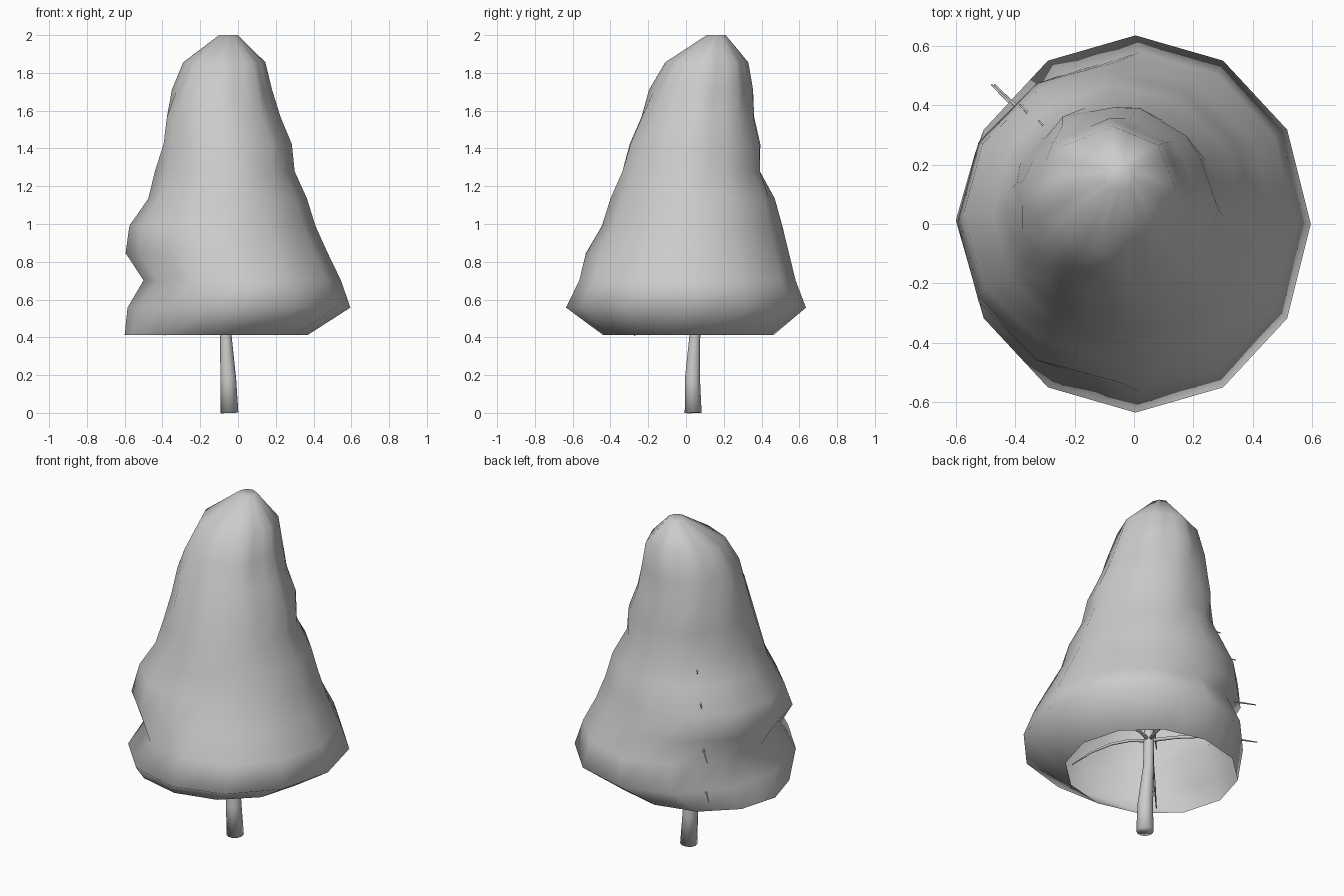
import bpy, bmesh, math
from mathutils import Vector

cube = bpy.data.objects.get("Cube")
if cube:
    bpy.data.objects.remove(cube)

grey = bpy.data.materials.new("soft_grey")
grey.use_nodes = True
COLOUR = (0.6, 0.6, 0.6, 1)
grey.diffuse_color = COLOUR
grey.node_tree.nodes["Principled BSDF"].inputs["Base Color"].default_value = COLOUR


def finish(name, bm):
    """Turn a bmesh into a smooth grey object."""
    mesh = bpy.data.meshes.new(name)
    bm.to_mesh(mesh)
    bm.free()
    mesh.materials.append(grey)
    for p in mesh.polygons:
        p.use_smooth = True
    ob = bpy.data.objects.new(name, mesh)
    bpy.context.collection.objects.link(ob)
    return ob


def skin(bm, rings):
    """Join successive vertex rings with quads."""
    for a, b in zip(rings, rings[1:]):
        n = len(a)
        for i in range(n):
            j = (i + 1) % n
            bm.faces.new((a[i], a[j], b[j], b[i]))


def tube(name, path, radii, sides):
    """Tapered tube along a path, closed at both ends."""
    bm = bmesh.new()
    rings = []
    for k, p in enumerate(path):
        ahead = path[min(k + 1, len(path) - 1)] - path[max(k - 1, 0)]
        turn = Vector((0, 0, 1)).rotation_difference(ahead)
        ring = []
        for i in range(sides):
            a = math.tau * i / sides
            ring.append(bm.verts.new(p + turn @ Vector((math.cos(a), math.sin(a), 0)) * radii[k]))
        rings.append(ring)
    skin(bm, rings)
    bm.faces.new(rings[0][::-1])
    bm.faces.new(rings[-1])
    return finish(name, bm)


# Foliage shell: sides, left x, right x, front y, back y of each level
LEVELS = [
    (12, -.60, .37, -.44, .465),
    (12, -.585, .595, -.635, .635),
    (12, -.50, .545, -.565, .58),
    (12, -.595, .475, -.53, .545),
    (12, -.575, .41, -.445, .51),
    (12, -.475, .365, -.40, .47),
    (10, -.44, .30, -.355, .41),
    (9, -.415, .285, -.315, .41),
    (9, -.395, .225, -.25, .375),
    (8, -.35, .18, -.195, .355),
    (8, -.29, .145, -.11, .33),
    (8, -.10, .00, .11, .21),
]
BOTTOM, TOP, COLS = .413, 2.0, 24

bm = bmesh.new()
rings = []
for k, (sides, x0, x1, y0, y1) in enumerate(LEVELS):
    z = BOTTOM + (TOP - BOTTOM) * k / (len(LEVELS) - 1)
    step = math.tau / sides
    ring = []
    for i in range(COLS):
        a = math.tau * i / COLS
        r = math.cos(step / 2) / math.cos(a % step - step / 2)
        ring.append(bm.verts.new(((x0 + x1) / 2 + (x1 - x0) / 2 * r * math.cos(a),
                                  (y0 + y1) / 2 + (y1 - y0) / 2 * r * math.sin(a), z)))
    rings.append(ring)
skin(bm, rings)
bm.faces.new(rings[-1])
finish("foliage", bm)

# Trunk, slightly bent, running up inside the foliage
trunk_path = [Vector(p) for p in (
    (-.045, .038, 0), (-.052, .034, .18), (-.064, .047, .41),
    (-.06, .06, .8), (-.06, .09, 1.3), (-.055, .14, 1.85))]
trunk = tube("trunk", trunk_path, [.047, .042, .03, .026, .02, .006], 10)


def trunk_at(z):
    for a, b in zip(trunk_path, trunk_path[1:]):
        if z <= b.z:
            return a.lerp(b, (z - a.z) / (b.z - a.z))
    return trunk_path[-1]


def branch(name, z, degrees, reach, droop):
    """Thin arching branch that droops toward its tip."""
    a = math.radians(degrees)
    out = Vector((math.cos(a), math.sin(a), 0)) * reach
    start = trunk_at(z)
    path = [start + out * t + Vector((0, 0, .08 * t - (droop + .08) * t * t))
            for t in (0, .25, .5, .75, 1)]
    return tube(name, path, [.011, .009, .008, .006, .003], 5)


# Lowest whorl, seen through the open underside
for n, (angle, reach, droop) in enumerate([(-45, .42, .13), (225, .46, .16),
                                          (135, .59, .04), (20, .38, .12), (75, .40, .1)]):
    branch(f"low_branch_{n + 1}", .57, angle, reach, droop)

# Upper branches, those toward the rear corner reaching the surface
for n, (z, reach) in enumerate([(.8, .58), (1.08, .46), (1.25, .37)]):
    for m in range(4):
        angle = 135 + 90 * m
        branch(f"upper_branch_{n + 1}_{m + 1}", z, angle, reach if m == 0 else reach * .75, .04)
